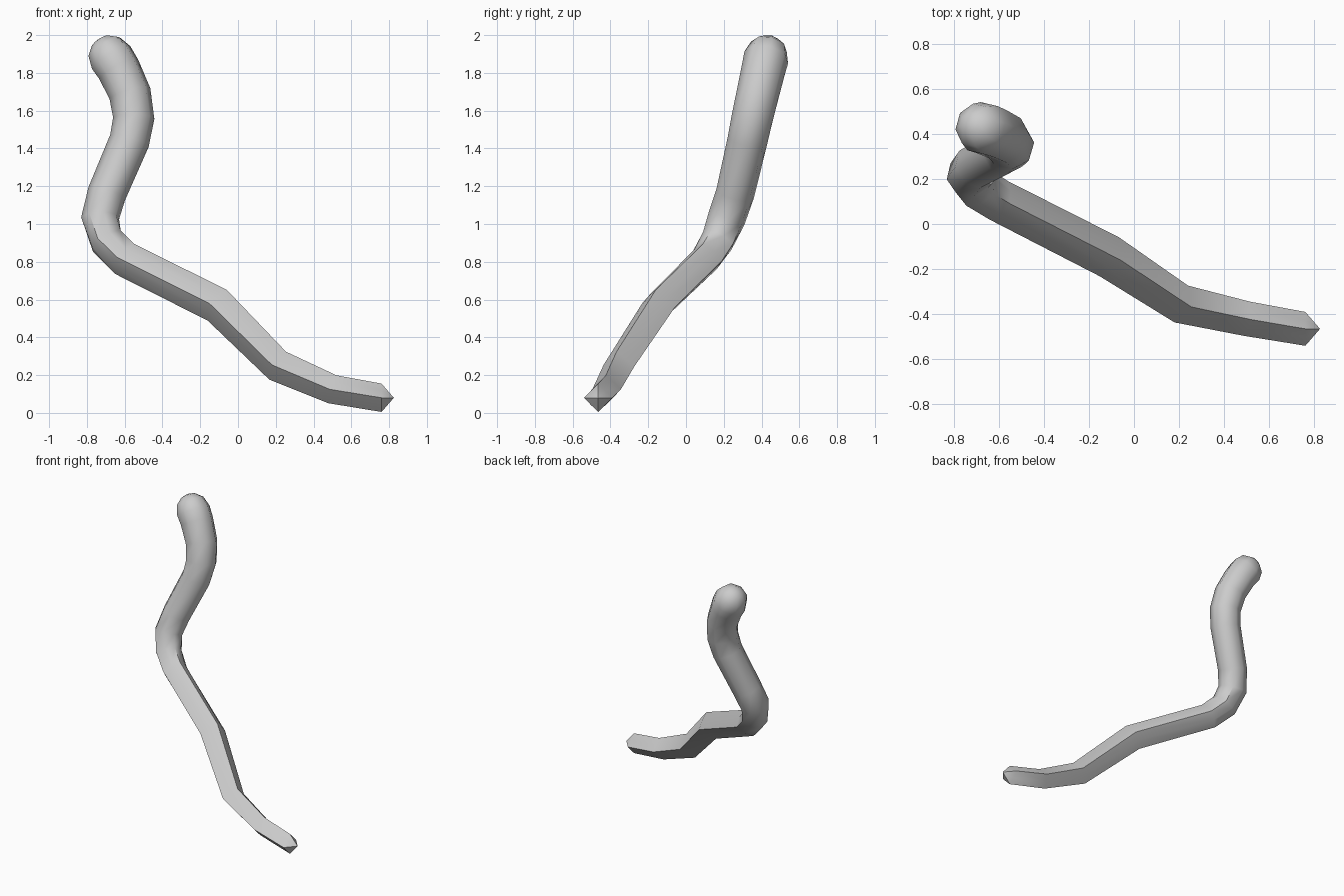
import bpy, bmesh, math
from mathutils import Vector

if "Cube" in bpy.data.objects:
    bpy.data.objects.remove(bpy.data.objects["Cube"])

# Centre line of the bent tube: x, y, z, radius, squareness (1 = four-sided)
PATH = [
    (0.76, -0.465, 0.08, 0.075, 1.0),
    (0.50, -0.420, 0.125, 0.077, 1.0),
    (0.21, -0.355, 0.25, 0.087, 1.0),
    (-0.11, -0.145, 0.57, 0.097, 0.9),
    (-0.60, 0.105, 0.815, 0.095, 0.6),
    (-0.695, 0.165, 0.91, 0.098, 0.3),
    (-0.730, 0.215, 1.03, 0.102, 0.0),
    (-0.695, 0.260, 1.16, 0.103, 0.0),
    (-0.575, 0.325, 1.44, 0.107, 0.0),
    (-0.552, 0.350, 1.56, 0.110, 0.0),
    (-0.572, 0.380, 1.69, 0.113, 0.0),
    (-0.632, 0.410, 1.82, 0.117, 0.0),
    (-0.672, 0.425, 1.882, 0.120, 0.0),
]
SIDES = 8

pts = [Vector(p[:3]) for p in PATH]
bm = bmesh.new()


def add_ring(centre, u, v, radius, square):
    ring = []
    for i in range(SIDES):
        a = 2 * math.pi * i / SIDES
        r = radius * (1 - 0.28 * square) if i % 2 else radius
        ring.append(bm.verts.new(centre + u * (r * math.cos(a)) + v * (r * math.sin(a))))
    return ring


def bridge(a, b):
    for i in range(SIDES):
        j = (i + 1) % SIDES
        bm.faces.new((a[i], a[j], b[j], b[i]))


def fan(ring, tip):
    for i in range(SIDES):
        bm.faces.new((ring[i], ring[(i + 1) % SIDES], tip))


# Rings swept along the path with a minimally twisting frame
rings = []
u = Vector((0, 0, 1))
for k, p in enumerate(PATH):
    if k == 0:
        t = Vector((-1, 0, 0))
    elif k == len(PATH) - 1:
        t = (pts[k] - pts[k - 1]).normalized()
    else:
        t = ((pts[k] - pts[k - 1]).normalized() + (pts[k + 1] - pts[k]).normalized()).normalized()
    u = (u - t * u.dot(t)).normalized()
    v = t.cross(u)
    rings.append(add_ring(pts[k], u, v, p[3], p[4]))

# Rounded upper end
R = PATH[-1][3]
for ang in (35, 65):
    a = math.radians(ang)
    rings.append(add_ring(pts[-1] + t * (R * math.sin(a)), u, v, R * math.cos(a), 0))
for a, b in zip(rings, rings[1:]):
    bridge(a, b)
fan(rings[-1], bm.verts.new(pts[-1] + t * R))

# Pointed lower end
fan(rings[0], bm.verts.new((0.825, -0.465, 0.08)))

bmesh.ops.recalc_face_normals(bm, faces=bm.faces)
mesh = bpy.data.meshes.new("bent_tube")
bm.to_mesh(mesh)
bm.free()
tube = bpy.data.objects.new("bent_tube", mesh)
bpy.context.collection.objects.link(tube)
bpy.context.view_layer.objects.active = tube
tube.select_set(True)
bpy.ops.object.shade_smooth_by_angle(angle=math.radians(50))
